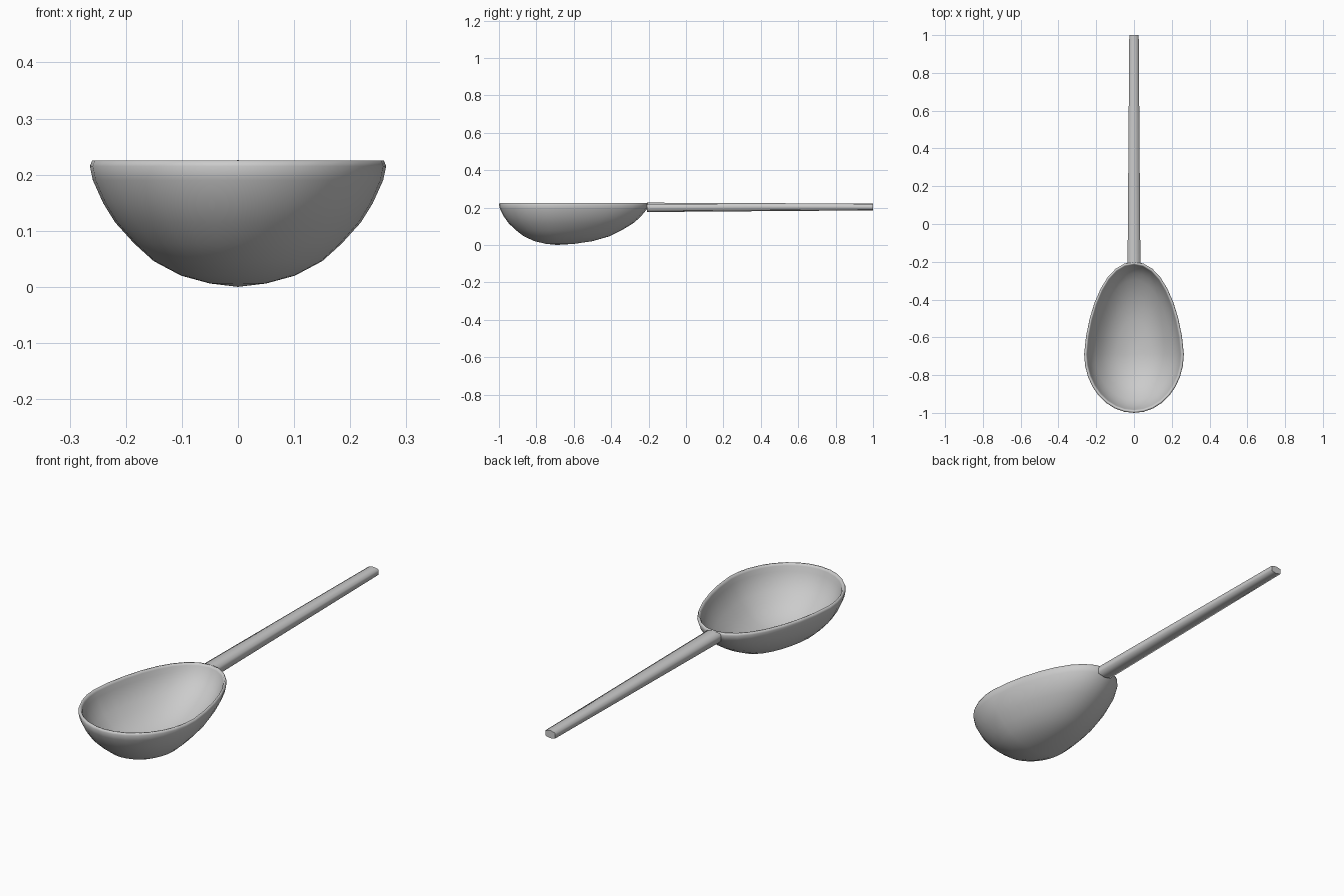
import bpy, bmesh, math

if "Cube" in bpy.data.objects:
    bpy.data.objects.remove(bpy.data.objects["Cube"])

SEG = 32
CY = -0.69      # widest point of the bowl


def finish(bm, name, angle):
    bmesh.ops.recalc_face_normals(bm, faces=bm.faces)
    me = bpy.data.meshes.new(name)
    bm.to_mesh(me)
    bm.free()
    ob = bpy.data.objects.new(name, me)
    bpy.context.collection.objects.link(ob)
    bpy.ops.object.select_all(action='DESELECT')
    ob.select_set(True)
    bpy.context.view_layer.objects.active = ob
    bpy.ops.object.shade_smooth_by_angle(angle=math.radians(angle))
    return ob


def bridge(bm, a, b):
    n = len(a)
    for i in range(n):
        j = (i + 1) % n
        bm.faces.new((a[i], a[j], b[j], b[i]))


def egg_ring(bm, f, inset, z):
    """Egg outline scaled by f, shrunk by inset, at height z."""
    ring = []
    for i in range(SEG):
        t = 2 * math.pi * i / SEG
        s, c = math.sin(t), math.cos(t)
        length = (0.49 if s > 0 else 0.31) - inset
        taper = 1 - 0.1 * s * abs(c) if s > 0 else 1   # straighter sides at the handle
        ring.append(bm.verts.new(((0.264 - inset) * f * taper * c,
                                  CY + length * f * s, z)))
    return ring


# Bowl: outer shell, rounded rim, inner shell
profile = [(0.19, 0.006), (0.385, 0.02), (0.57, 0.046), (0.70, 0.077),
           (0.83, 0.115), (0.91, 0.149), (0.98, 0.19), (1.0, 0.215)]
bm = bmesh.new()
rings = [egg_ring(bm, f, 0, z) for f, z in profile]
rings.append(egg_ring(bm, 1, 0.004, 0.225))
rings.append(egg_ring(bm, 1, 0.011, 0.225))
rings += [egg_ring(bm, f, 0.016, 0.014 + z * 0.935) for f, z in reversed(profile)]
for a, b in zip(rings, rings[1:]):
    bridge(bm, a, b)
for ring, z in ((rings[0], 0.0), (rings[-1], 0.014)):
    tip = bm.verts.new((0, CY, z))
    for i in range(SEG):
        bm.faces.new((ring[i], ring[(i + 1) % SEG], tip))
finish(bm, "bowl", 80)

# Handle: tapered six-sided bar
bm = bmesh.new()
section = [(0, 1), (1, 0.7), (1, -0.7), (0, -1), (-1, -0.7), (-1, 0.7)]
ends = []
for y, w, h, z in ((-0.208, 0.034, 0.025, 0.201), (1.0, 0.025, 0.018, 0.203)):
    ends.append([bm.verts.new((w * u, y, z + h * v)) for u, v in section])
bridge(bm, *ends)
for e in ends:
    bm.faces.new(e)
finish(bm, "handle", 85)
